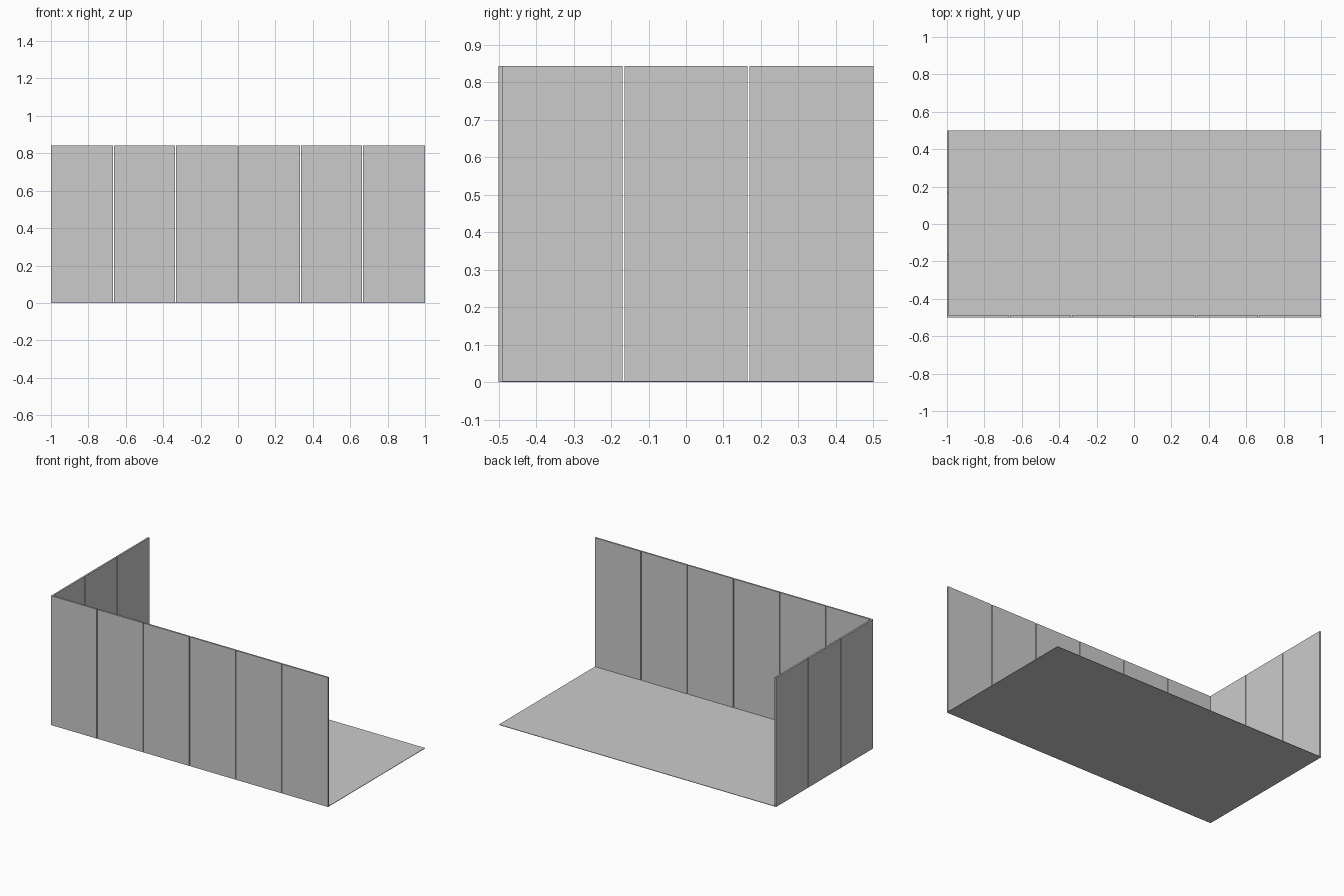
import bpy

if "Cube" in bpy.data.objects:
    bpy.data.objects.remove(bpy.data.objects["Cube"])

L, W, H = 2.0, 1.0, 0.843      # overall size
FLOOR, T, GAP = 0.003, 0.011, 0.005  # floor and panel thickness, slit width
PITCH = 1 / 3                  # panel spacing


def box(name, lo, hi):
    """Box between two opposite corners."""
    bpy.ops.mesh.primitive_cube_add(
        size=1, location=[(a + b) / 2 for a, b in zip(lo, hi)])
    ob = bpy.context.object
    ob.name = name
    ob.scale = [b - a for a, b in zip(lo, hi)]
    bpy.ops.object.transform_apply(location=False, rotation=False, scale=True)
    return ob


def spans(count, start):
    """Panel extents along a wall, with slits only between neighbours."""
    for i in range(count):
        a = start + i * PITCH + (GAP / 2 if i else 0)
        b = start + (i + 1) * PITCH - (GAP / 2 if i < count - 1 else 0)
        yield i + 1, a, b


# thin floor slab
box("floor", (-L / 2, -W / 2, 0), (L / 2, W / 2, FLOOR))

# front wall: six panels separated by narrow slits
for n, a, b in spans(6, -L / 2):
    box(f"front_panel_{n}", (a, -W / 2, FLOOR), (b, -W / 2 + T, H))

# left wall: three panels, the first butting against the front wall
for n, a, b in spans(3, -W / 2):
    box(f"left_panel_{n}", (-L / 2, max(a, -W / 2 + T), FLOOR),
        (-L / 2 + T, b, H))
